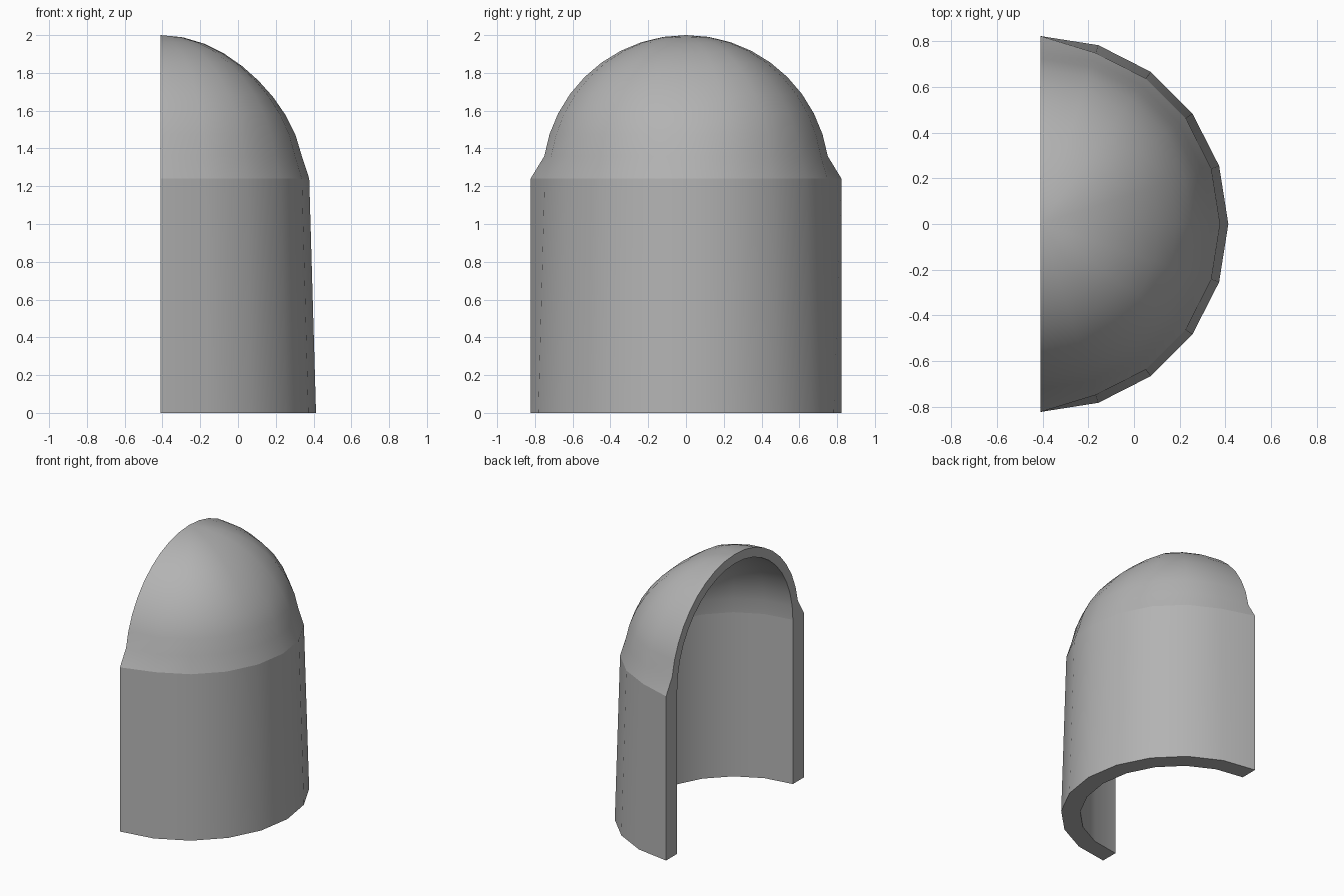
import bpy
import bmesh
from math import sin, cos, pi, radians

cube = bpy.data.objects.get("Cube")
if cube:
    bpy.data.objects.remove(cube, do_unlink=True)

SEGMENTS = 10
RINGS = 10
CENTRE_X = -0.41
SPRING = 1.24          # height where the dome starts
WALL_R = 0.823
SHOULDER_R = 0.787
DOME_R = 0.76
INNER_R = 0.69

stone = bpy.data.materials.new("plain_grey")
stone.use_nodes = True
grey = (0.45, 0.45, 0.45, 1)
stone.diffuse_color = grey
stone.node_tree.nodes["Principled BSDF"].inputs["Base Color"].default_value = grey


def section(azimuth, at_end):
    """Closed radius/height outline of the shell at one azimuth."""
    points = [(WALL_R, 0), (WALL_R if at_end else SHOULDER_R, SPRING)]
    # the middle panel of the dome is slightly flattened
    across = max(0, cos(azimuth * 2.5)) if abs(azimuth) < radians(36) else 0
    for i in range(1, RINGS + 1):
        a = i * pi / 2 / RINGS
        r = DOME_R * (1 - 0.035 * across * sin(2 * a) ** 2)
        points.append((r * cos(a), SPRING + r * sin(a)))
    for i in range(RINGS, -1, -1):
        a = i * pi / 2 / RINGS
        points.append((INNER_R * cos(a), SPRING + INNER_R * sin(a)))
    points.append((INNER_R, 0))
    return points


# Half-round wall with a quarter-sphere roof, open on one side
bm = bmesh.new()
columns = []
for s in range(SEGMENTS + 1):
    azimuth = -pi / 2 + s * pi / SEGMENTS
    outline = section(azimuth, s in (0, SEGMENTS))
    columns.append([bm.verts.new((CENTRE_X + r * cos(azimuth), r * sin(azimuth), z))
                    for r, z in outline])

count = len(columns[0])
for a, b in zip(columns, columns[1:]):
    for i in range(count):
        j = (i + 1) % count
        bm.faces.new((a[i], b[i], b[j], a[j]))

# Flat jambs and arch face on the open side
bm.faces.new(columns[0])
bm.faces.new(columns[-1])
bmesh.ops.remove_doubles(bm, verts=bm.verts, dist=0.0005)
bmesh.ops.recalc_face_normals(bm, faces=bm.faces)

# Smooth surfaces, with hard corners and a hard line under the dome
for f in bm.faces:
    f.smooth = True
for e in bm.edges:
    on_spring = all(abs(v.co.z - SPRING) < 0.001 for v in e.verts)
    e.smooth = not on_spring and e.calc_face_angle(pi) < radians(30)

mesh = bpy.data.meshes.new("domed_niche")
bm.to_mesh(mesh)
bm.free()
mesh.materials.append(stone)
niche = bpy.data.objects.new("domed_niche", mesh)
bpy.context.collection.objects.link(niche)
